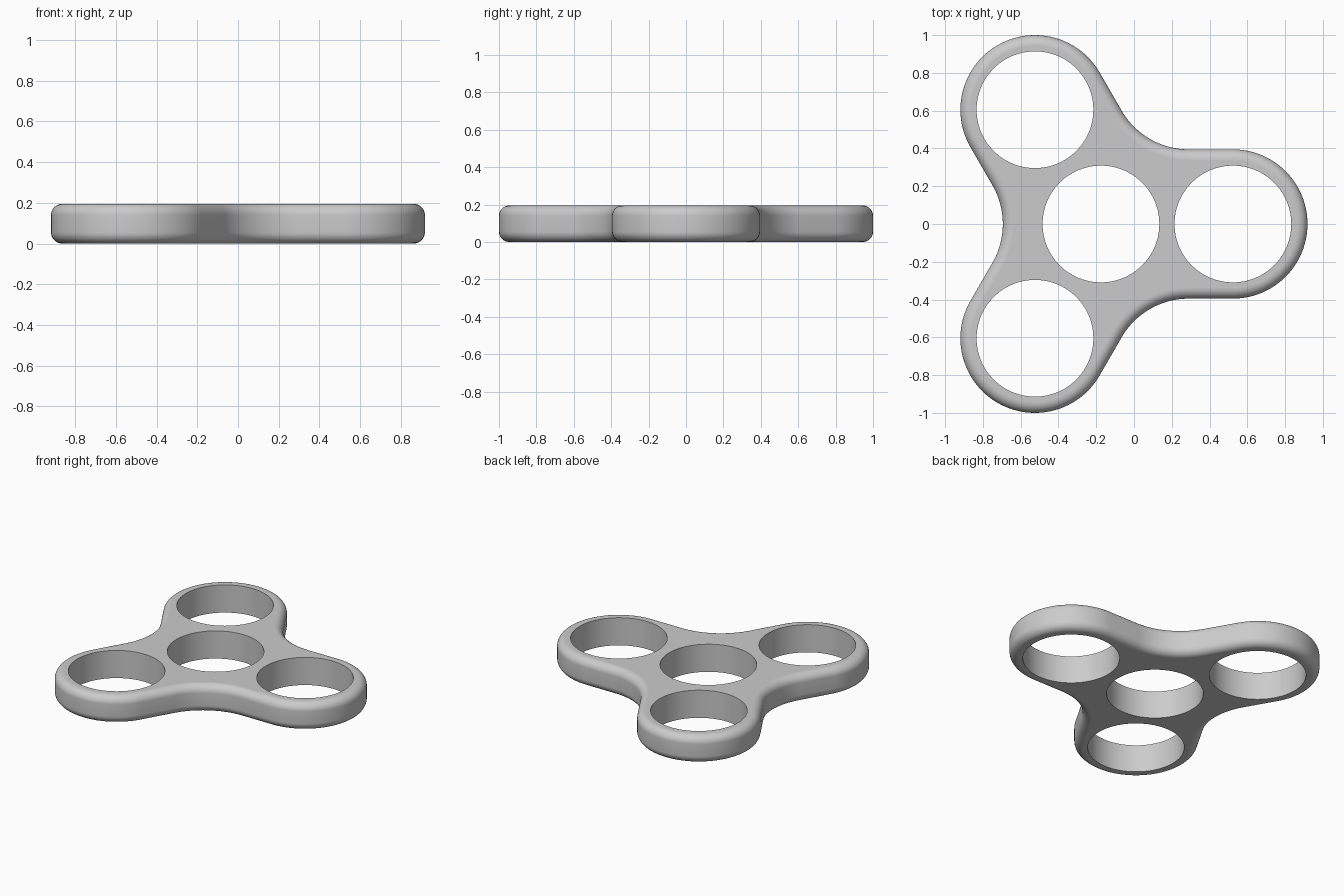
import bpy
import bmesh
from math import sin, cos, pi, radians, sqrt
from mathutils import Vector

cube = bpy.data.objects.get("Cube")
if cube:
    bpy.data.objects.remove(cube, do_unlink=True)

HEIGHT = 0.195
ARM = 0.6986        # hub centre to lobe centre
LOBE = 0.395        # lobe outer radius
VALLEY = 0.41       # concave radius between arms
HOLE = 0.309
ROUND = 0.055       # edge rounding
HUB = Vector((-0.175, 0, 0))


def polar(radius, angle):
    return Vector((radius * cos(angle), radius * sin(angle), 0))


def arc(centre, radius, start, end, steps):
    return [centre + polar(radius, start + (end - start) * i / steps)
            for i in range(steps + 1)]


def outline(inset, z):
    """Three lobes joined by concave valleys, shrunk by the inset."""
    points = []
    valley_distance = (LOBE + VALLEY) * 2 / sqrt(3)
    for k in range(3):
        a = k * 2 * pi / 3
        points += arc(HUB + polar(ARM, a), LOBE - inset, a - pi / 2, a + pi / 2, 48)
        points += arc(HUB + polar(valley_distance, a + pi / 3), VALLEY + inset,
                      a - pi / 2, a - radians(150), 24)
    return [p + Vector((0, 0, z)) for p in points]


def add_ring(bm, points):
    verts = [bm.verts.new(p) for p in points]
    edges = [bm.edges.new((v, verts[(i + 1) % len(verts)])) for i, v in enumerate(verts)]
    return verts, edges


def add_wall(bm, lower, upper):
    n = len(lower)
    for i in range(n):
        j = (i + 1) % n
        bm.faces.new((lower[i], lower[j], upper[j], upper[i])).smooth = True


bm = bmesh.new()

# Outer wall with rounded upper and lower edges
steps = 10
quarter = [(ROUND * (1 - sin(t)), ROUND * (1 - cos(t)))
           for t in (pi / 2 * i / steps for i in range(steps + 1))]
profile = quarter + [(d, HEIGHT - z) for d, z in reversed(quarter)]
rings = [add_ring(bm, outline(d, z)) for d, z in profile]
for lower, upper in zip(rings, rings[1:]):
    add_wall(bm, lower[0], upper[0])

# Straight holes through the hub and each lobe
bottom_edges, top_edges = list(rings[0][1]), list(rings[-1][1])
centres = [HUB] + [HUB + polar(ARM, k * 2 * pi / 3) for k in range(3)]
for c in centres:
    circle = arc(c, HOLE, 0, 2 * pi, 96)[:-1]
    low = add_ring(bm, circle)
    high = add_ring(bm, [p + Vector((0, 0, HEIGHT)) for p in circle])
    add_wall(bm, high[0], low[0])
    bottom_edges += low[1]
    top_edges += high[1]

# Flat top and bottom faces around the holes
for edges, normal in ((bottom_edges, (0, 0, -1)), (top_edges, (0, 0, 1))):
    filled = bmesh.ops.triangle_fill(bm, edges=edges, use_beauty=True, normal=normal)
    for item in filled["geom"]:
        if isinstance(item, bmesh.types.BMFace):
            item.smooth = False
            item.normal_update()
            if item.normal.z * normal[2] < 0:
                item.normal_flip()

mesh = bpy.data.meshes.new("spinner_body")
bm.to_mesh(mesh)
bm.free()

# Plain grey finish
grey = bpy.data.materials.new("plain_grey")
grey.use_nodes = True
colour = (0.6, 0.6, 0.6, 1)
grey.diffuse_color = colour
grey.node_tree.nodes["Principled BSDF"].inputs["Base Color"].default_value = colour
mesh.materials.append(grey)

body = bpy.data.objects.new("spinner_body", mesh)
bpy.context.collection.objects.link(body)
